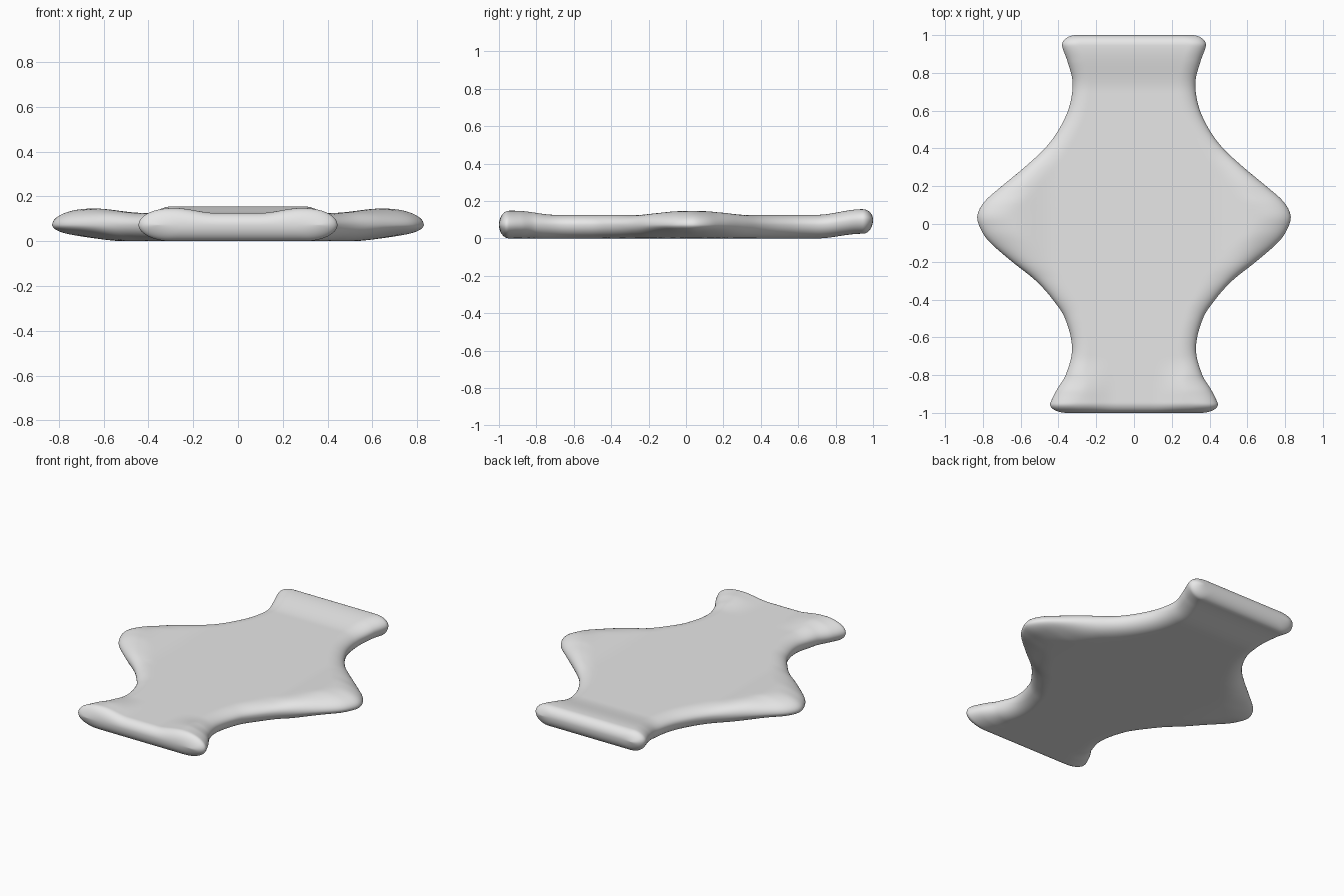
import bpy
import bmesh
from math import sin, pi, sqrt, exp

cube = bpy.data.objects.get("Cube")
if cube:
    bpy.data.objects.remove(cube, do_unlink=True)

# Half width of the slab at stations along its length
STATIONS = [(-1.0, .45), (-.95, .443), (-.88, .41), (-.8, .362), (-.66, .328),
            (-.5, .365), (-.4, .43), (-.3, .52), (-.2, .645), (-.1, .76),
            (-.04, .805), (.04, .83), (.12, .79), (.2, .70), (.3, .58),
            (.4, .472), (.5, .398), (.62, .343), (.75, .325), (.86, .352),
            (.94, .38), (1.0, .385)]


def smooth(a, b, t):
    t = min(1, max(0, (t - a) / (b - a)))
    return t * t * (3 - 2 * t)


def slope(i):
    a, b = STATIONS[max(0, i - 1)], STATIONS[min(len(STATIONS) - 1, i + 1)]
    return (b[1] - a[1]) / (b[0] - a[0])


def outline(y):
    """Hermite curve through the stations."""
    i = max(k for k in range(len(STATIONS) - 1) if STATIONS[k][0] <= y or k == 0)
    (y0, w0), (y1, w1) = STATIONS[i], STATIONS[i + 1]
    h = y1 - y0
    t = (y - y0) / h
    s = t * t * (3 - 2 * t)
    return (w0 + (w1 - w0) * s + h * slope(i) * t * (1 - t) ** 2
            - h * slope(i + 1) * t * t * (1 - t))


def arc(e):
    """Quarter round rising from 0 at the rim to 1 inside."""
    e = min(1, max(0, e))
    return sqrt(max(0, 1 - (1 - e) ** 2))


def half_width(y):
    corner_x, corner_y = (.10, .05) if y < 0 else (.08, .06)
    return outline(y) - corner_x * (1 - arc((1 - abs(y)) / corner_y))


def point(u, y, side):
    w = half_width(y)
    x = u * w
    step = .005
    lo, hi = max(-1, y - step), min(1, y + step)
    grad = min(1.2, abs(outline(hi) - outline(lo)) / (hi - lo))
    # Rim rounding is wider at the side points and the front corners
    rim = .09 + .09 * exp(-(y / .22) ** 2) + .05 * smooth(-.75, -.92, y)
    inset = (w - abs(x)) / sqrt(1 + grad * grad)
    round_off = arc(inset / rim) * arc((1 - abs(y)) / .055)
    back = smooth(.7, .94, y)
    middle = .073 + .027 * back
    top = .126 + .02 * smooth(.42, .64, abs(x)) + .03 * back
    top += .022 * smooth(.1, .28, abs(x)) * smooth(-.7, -.9, y)
    bottom = .022 * smooth(.5, .75, abs(x)) + .025 * back
    z = middle + ((top if side > 0 else bottom) - middle) * round_off
    return x, y, z


# Padded slab: top and bottom sheets sharing one rim
ROWS, COLS = 160, 64
bm = bmesh.new()
for side in (1, -1):
    grid = [[bm.verts.new(point(sin(pi * (c / COLS - .5)), sin(pi * (r / ROWS - .5)), side))
             for c in range(COLS + 1)] for r in range(ROWS + 1)]
    for r in range(ROWS):
        for c in range(COLS):
            quad = [grid[r][c], grid[r][c + 1], grid[r + 1][c + 1], grid[r + 1][c]]
            bm.faces.new(quad if side > 0 else quad[::-1])
bmesh.ops.remove_doubles(bm, verts=bm.verts, dist=1e-5)
mesh = bpy.data.meshes.new("padded_slab")
bm.to_mesh(mesh)
bm.free()
slab = bpy.data.objects.new("padded_slab", mesh)
bpy.context.collection.objects.link(slab)
for face in mesh.polygons:
    face.use_smooth = True

# Plain light grey
grey = bpy.data.materials.new("light_grey")
grey.use_nodes = True
colour = (.8, .8, .8, 1)
grey.diffuse_color = colour
grey.node_tree.nodes["Principled BSDF"].inputs["Base Color"].default_value = colour
mesh.materials.append(grey)
